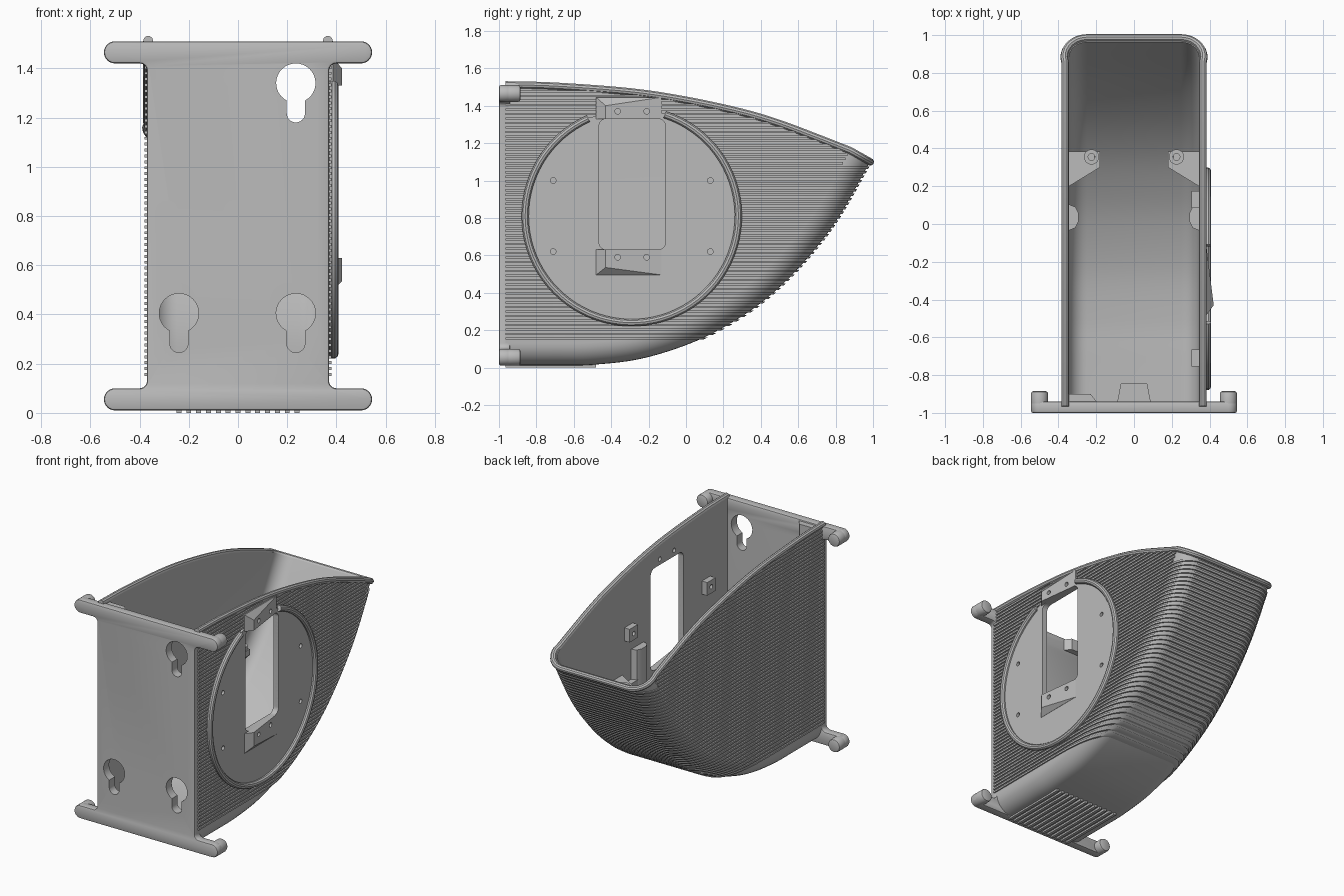
import bpy, bmesh, math
from mathutils import Vector

cube = bpy.data.objects.get("Cube")
if cube:
    bpy.data.objects.remove(cube)

grey = bpy.data.materials.new("light_grey")
grey.use_nodes = True
grey.diffuse_color = (0.5, 0.5, 0.5, 1)
grey.node_tree.nodes["Principled BSDF"].inputs["Base Color"].default_value = (0.5, 0.5, 0.5, 1)
parts = []


def finish(name, bm, normals=True):
    if normals:
        bmesh.ops.recalc_face_normals(bm, faces=bm.faces)
    me = bpy.data.meshes.new(name)
    bm.to_mesh(me)
    bm.free()
    me.materials.append(grey)
    ob = bpy.data.objects.new(name, me)
    bpy.context.collection.objects.link(ob)
    parts.append(ob)
    return ob


def bake(ob):
    """Replace the object's mesh with its evaluated result."""
    bpy.context.view_layer.update()
    me = bpy.data.meshes.new_from_object(ob.evaluated_get(bpy.context.evaluated_depsgraph_get()))
    ob.modifiers.clear()
    ob.data = me


def add_prism(bm, pts, axis, lo, hi):
    """Extrude a 2D outline along x (y,z points), y (x,z) or z (x,y)."""
    def at(p, v):
        return {"x": (v, p[0], p[1]), "y": (p[0], v, p[1]), "z": (p[0], p[1], v)}[axis]
    a = [bm.verts.new(at(p, lo)) for p in pts]
    b = [bm.verts.new(at(p, hi)) for p in pts]
    bm.faces.new(a)
    bm.faces.new(b[::-1])
    for i in range(len(pts)):
        j = (i + 1) % len(pts)
        bm.faces.new((a[i], b[i], b[j], a[j]))


def prism(name, pts, axis, lo, hi, bevel=0):
    bm = bmesh.new()
    add_prism(bm, pts, axis, lo, hi)
    ob = finish(name, bm)
    if bevel:
        m = ob.modifiers.new("bevel", "BEVEL")
        m.width, m.segments, m.angle_limit = bevel, 2, math.radians(50)
        bake(ob)
    return ob


def hull(name, pts):
    bm = bmesh.new()
    for p in pts:
        bm.verts.new(p)
    bmesh.ops.convex_hull(bm, input=bm.verts)
    return finish(name, bm)


def arc(cx, cy, r, a0, a1, n=8):
    return [(cx + r * math.cos(math.radians(a0 + (a1 - a0) * i / n)),
             cy + r * math.sin(math.radians(a0 + (a1 - a0) * i / n))) for i in range(n + 1)]


def circle(cx, cy, r, n=24):
    return arc(cx, cy, r, 0, 360, n)[:-1]


def box(x0, x1, y0, y1):
    return [(x0, y0), (x1, y0), (x1, y1), (x0, y1)]


def cut(ob, cutter):
    cutter.hide_render = True
    m = ob.modifiers.new("cut", "BOOLEAN")
    m.operation, m.solver, m.object = "DIFFERENCE", "EXACT", cutter
    bake(ob)


def tube(name, pts, r):
    cu = bpy.data.curves.new(name, "CURVE")
    cu.dimensions, cu.bevel_depth, cu.bevel_resolution, cu.use_fill_caps = "3D", r, 3, True
    sp = cu.splines.new("POLY")
    sp.points.add(len(pts) - 1)
    for q, p in zip(sp.points, pts):
        q.co = (*p, 1)
    tmp = bpy.data.objects.new(name, cu)
    bpy.context.collection.objects.link(tmp)
    bpy.context.view_layer.update()
    me = bpy.data.meshes.new_from_object(tmp.evaluated_get(bpy.context.evaluated_depsgraph_get()))
    bpy.data.objects.remove(tmp)
    bm = bmesh.new()
    bm.from_mesh(me)
    return finish(name, bm)


def spline(ctrl, n=8):
    """Smooth curve through the control points."""
    c = [Vector(p) for p in ctrl]
    c = [2 * c[0] - c[1]] + c + [2 * c[-1] - c[-2]]
    out = []
    for i in range(1, len(c) - 2):
        p0, p1, p2, p3 = c[i - 1:i + 3]
        for k in range(n):
            t = k / n
            out.append(0.5 * (2 * p1 + (p2 - p0) * t + (2 * p0 - 5 * p1 + 4 * p2 - p3) * t * t
                              + (3 * p1 - p0 - 3 * p2 + p3) * t ** 3))
    return out + [c[-2]]


def y_at(poly, z):
    """y of a rising (y,z) polyline at height z, clamped to its ends."""
    if z <= poly[0].y:
        return poly[0].x
    for a, b in zip(poly, poly[1:]):
        if a.y <= z <= b.y and b.y > a.y:
            return a.x + (b.x - a.x) * (z - a.y) / (b.y - a.y)
    return poly[-1].x


# Side profile: curved underside and sloping top edge
HALF, R, START = 0.37, 0.12, -0.965
under = spline([(START, .012), (-.7, .012), (-.5, .015), (-.25, .045), (0, .12), (.2, .215),
                (.4, .345), (.6, .53), (.8, .78), (.985, 1.1)])
norms = []
for i in range(len(under)):
    t = (under[min(i + 1, len(under) - 1)] - under[max(i - 1, 0)]).normalized()
    norms.append(Vector((-t.y, t.x)))


def inset(d):
    return [p + n * d for p, n in zip(under, norms)]


corner = inset(R)
edge = spline([(START, 1.512), (-.7, 1.505), (-.3, 1.475), (0, 1.43), (.3, 1.365),
               (.5, 1.305), (.7, 1.23), tuple(corner[-1])])
edge_by_y = [Vector((p.y, p.x)) for p in edge]
ANG = [math.radians(90 * k / 8) for k in range(9)]
top, rows = [], []
for i, (p, n) in enumerate(zip(under, norms)):
    y = START + (corner[-1].x - START) * i / (len(under) - 1)
    top.append(Vector((HALF, y, y_at(edge_by_y, y))))
    row = []
    for a in ANG:
        q = p + n * (R - R * math.sin(a))
        row.append(Vector((HALF - R + R * math.cos(a), q.x, q.y)))
    rows.append(row)


def mirrored(pts):
    return pts + [Vector((-p.x, p.y, p.z)) for p in reversed(pts)]


# Shell wall
bm = bmesh.new()
grid = [[bm.verts.new(p) for p in mirrored([t] + r)] for t, r in zip(top, rows)]
for a, b in zip(grid, grid[1:]):
    for j in range(len(a) - 1):
        bm.faces.new((a[j], b[j], b[j + 1], a[j + 1]))
bmesh.ops.remove_doubles(bm, verts=bm.verts, dist=1e-5)
bm.normal_update()
floor = min(bm.faces, key=lambda f: f.calc_center_median().z)
if floor.normal.z > 0:
    bmesh.ops.reverse_faces(bm, faces=bm.faces)
wall = finish("shell_wall", bm, False)
sol = wall.modifiers.new("thickness", "SOLIDIFY")
sol.thickness, sol.offset = 0.025, -1
bake(wall)

# Rounded rim along the opening
tube("rim", mirrored([t - Vector((.005, 0, 0)) for t in top[:-1]] + rows[-1]), 0.02)


# Fine horizontal ribs wrapping round the shell
def outline(z, off):
    pts = [(HALF + off, START)]
    for a in ANG:
        pts.append((HALF - R + (R + off) * math.cos(a), y_at(inset(R - (R + off) * math.sin(a)), z)))
    return pts + [(-x, y) for x, y in reversed(pts)]


bm = bmesh.new()
PITCH, H = 0.024, 0.012
for k in range(56):
    z = 0.15 + k * PITCH
    if z + H < 1.09:
        rings = [[bm.verts.new((x, y, h)) for x, y in outline(h, o)]
                 for h, o in ((z, .009), (z + H, .009), (z + H, -.012), (z, -.012))]
        for r0, r1 in zip(rings, rings[1:] + rings[:1]):
            for j in range(len(r0) - 1):
                bm.faces.new((r0[j], r0[j + 1], r1[j + 1], r1[j]))
        for j in (0, -1):
            bm.faces.new([r[j] for r in rings])
    else:
        end = min(y_at(corner, z), y_at(list(reversed(edge)), z + H))
        for s in (1, -1):
            add_prism(bm, box(s * (HALF - .012), s * (HALF + .009), START, end), "z", z, z + H)
ribs = finish("side_ribs", bm)

# Ribs under the flat floor
bm = bmesh.new()
for k in range(13):
    x = -.24 + k * .04
    add_prism(bm, box(x - .01, x + .01, START, -.48), "z", 0, .022)
finish("floor_ribs", bm)

# Round side panel and its open ring
CY, CZ, RR = -.29, .81, .57
panel = prism("round_panel", circle(CY, CZ, RR, 72), "x", .35, .384)
tube("panel_ring", [(.388, y, z) for y, z in arc(CY, CZ, RR, 72, -246, 72)], .02)

# Wedge blocks above and below the window
wedges = []
for name, z0, z1, zo in (("upper_wedge", 1.33, 1.445, 1.40), ("lower_wedge", .63, .495, .535)):
    pts = [(.36, y, z) for y in (-.48, -.13) for z in (z0, z1)]
    pts += [(.385, y, z) for y in (-.48, -.13) for z in (z0, z1)]
    wedges.append(hull(name, pts + [(.422, -.43, z0), (.422, -.43, zo)]))

# Square pads behind the panel screw holes
pads = []
for y in (-.71, .13):
    for z in (.62, 1.0):
        pads.append(prism("screw_pad", box(y - .045, y + .045, z - .045, z + .045), "x", .305, .355))

# Window and screw hole cutters
win = (arc(-.15, 1.29, .04, 0, 90) + arc(-.425, 1.29, .04, 90, 180)
       + arc(-.425, .67, .04, 180, 270) + arc(-.15, .67, .04, 270, 360))
bm = bmesh.new()
add_prism(bm, win, "x", .2, .6)
holes = [(y, z) for y in (-.71, .13) for z in (.62, 1.0)]
holes += [(y, z) for y in (-.365, -.21) for z in (.59, 1.37)]
for y, z in holes:
    add_prism(bm, circle(y, z, .015, 16), "x", .2, .6)
side_cutter = finish("side_cutter", bm)
for ob in [wall, ribs, panel] + wedges + pads:
    cut(ob, side_cutter)

# Mounting plate with four arms
quarter = arc(.5, .705, .045, 90, -90, 12) + arc(.40, .63, .03, 90, 180, 6)
half = quarter + [(x, -z) for x, z in reversed(quarter)]
plate_pts = [(x, z + .76) for x, z in half + [(-x, z) for x, z in reversed(half)]]
plate = prism("mounting_plate", plate_pts, "y", -1, -.94, .01)
bm = bmesh.new()
for x, z in ((.235, 1.34), (.235, .405), (-.24, .405)):
    key = arc(x, z, .08, -62.5, 242.5, 28) + arc(x, z - .123, .037, 180, 360, 12)
    add_prism(bm, key, "y", -1.1, -.8)
key_cutter = finish("keyhole_cutter", bm)
cut(plate, key_cutter)

# Pegs at the arm ends
for s in (1, -1):
    for z in (.055, 1.465):
        prism("arm_peg", circle(s * .5, z, .045), "y", -.995, -.885, .012)

# Inner stops on the plate
prism("plate_tab", [(-.09, -.95), (.09, -.95), (.07, -.845), (-.07, -.845)], "z", .03, .22)
prism("plate_step", [(-.36, -.95), (-.19, -.95), (-.23, -.90), (-.36, -.90)], "z", 1.42, 1.5)

# Inner screw brackets and cradles on both walls
bm = bmesh.new()
for s in (1, -1):
    add_prism(bm, circle(s * .225, .355, .018, 16), "z", .66, .9)
boss_cutter = finish("boss_cutter", bm)
for s in (1, -1):
    b = hull("inner_bracket", [(s * x, y, z) for x, y, z in (
        (.36, .19, .73), (.36, .385, .73), (.18, .385, .73), (.18, .30, .73),
        (.18, .385, .69), (.18, .30, .69), (.36, .22, .5), (.36, .385, .5))])
    c = prism("screw_boss", circle(s * .225, .355, .04), "z", .72, .755)
    for ob in (b, c):
        cut(ob, boss_cutter)
    prism("wall_cradle", [(s * x, y) for x, y in (
        (.36, -.04), (.31, -.02), (.295, .01), (.295, .06), (.31, .09), (.36, .11))], "z", .62, .87)

# Remove helpers, then smooth the rounded faces
for ob in (side_cutter, key_cutter, boss_cutter):
    parts.remove(ob)
    bpy.data.objects.remove(ob)
bpy.ops.object.select_all(action="DESELECT")
for ob in parts:
    ob.select_set(True)
bpy.context.view_layer.objects.active = parts[0]
bpy.ops.object.shade_smooth_by_angle(angle=math.radians(30))
